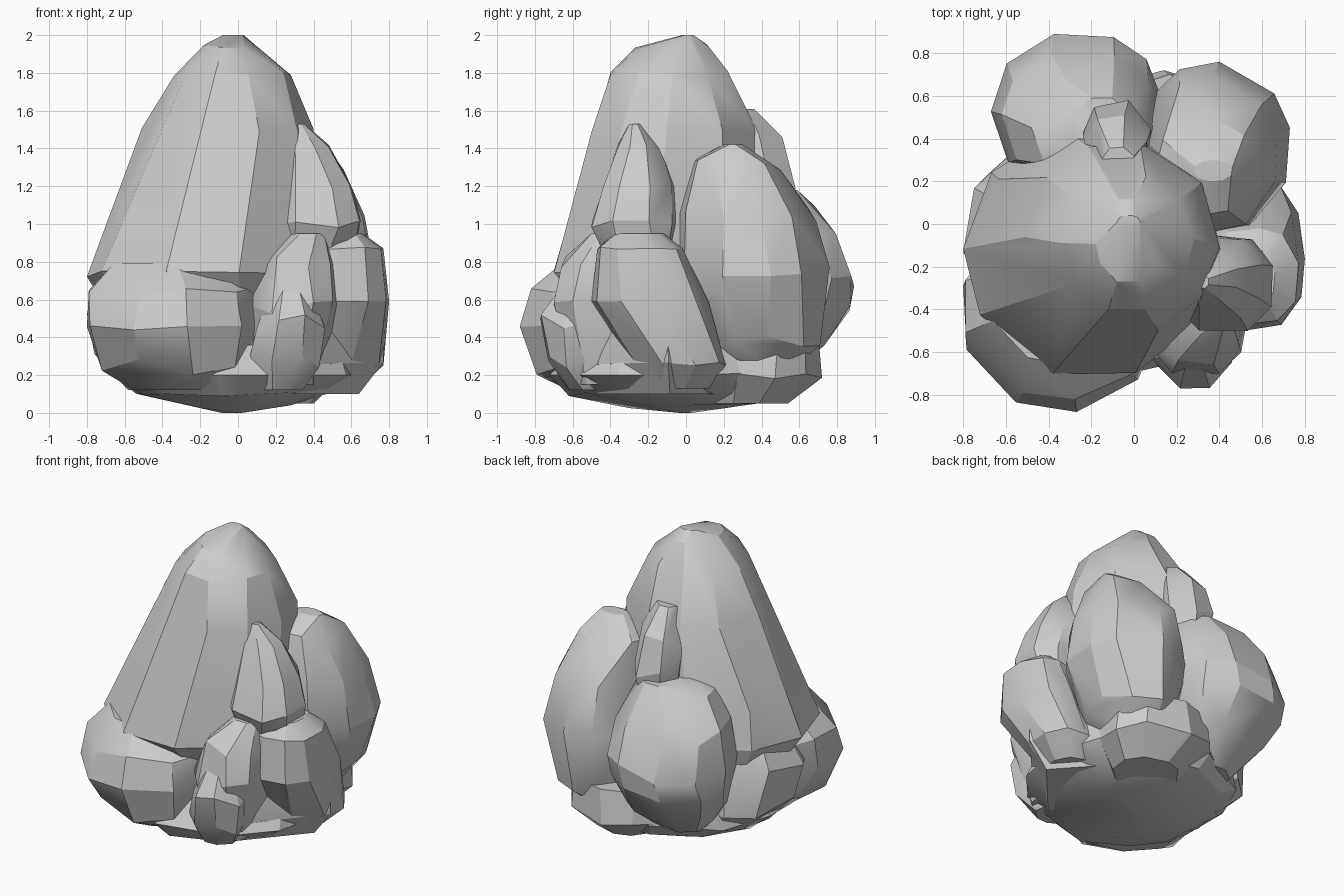
import bpy, bmesh, random
from math import sin, cos, pi, radians

random.seed(11)


def spow(v, e):
    return abs(v) ** e * (1 if v >= 0 else -1)


def rock(name, sides, turn, rings, power=2.0, wobble=0.15, tilt=0.045):
    """Convex faceted boulder: hull of stacked uneven outlines.
    Each ring is (z, x_min, x_max, y_min, y_max)."""
    bm = bmesh.new()
    angles = [turn + 2 * pi * (i + random.uniform(-wobble, wobble)) / sides for i in range(sides)]
    for k, (z, x0, x1, y0, y1) in enumerate(rings):
        pts = []
        for a in angles:
            a += random.uniform(-wobble, wobble) * 0.6
            pts.append((spow(cos(a), 2 / power), spow(sin(a), 2 / power)))
        # fit the outline exactly in its extents
        us, vs = [p[0] for p in pts], [p[1] for p in pts]
        inner = 0 < k < len(rings) - 1
        for u, v in pts:
            fu = (u - min(us)) / (max(us) - min(us))
            fv = (v - min(vs)) / (max(vs) - min(vs))
            dz = random.uniform(-tilt, tilt) if inner else 0
            bm.verts.new((x0 + fu * (x1 - x0), y0 + fv * (y1 - y0), max(z + dz, 0.0)))
    res = bmesh.ops.convex_hull(bm, input=bm.verts)
    junk = {g for g in res["geom_interior"] + res["geom_unused"] if isinstance(g, bmesh.types.BMVert)}
    bmesh.ops.delete(bm, geom=list(junk), context='VERTS')
    # merge nearly flat neighbours into broad facets
    bmesh.ops.dissolve_limit(bm, angle_limit=radians(9), verts=bm.verts, edges=bm.edges)
    bmesh.ops.recalc_face_normals(bm, faces=bm.faces)
    me = bpy.data.meshes.new(name)
    bm.to_mesh(me)
    bm.free()
    ob = bpy.data.objects.new(name, me)
    bpy.context.collection.objects.link(ob)
    bpy.ops.object.select_all(action='DESELECT')
    ob.select_set(True)
    bpy.context.view_layer.objects.active = ob
    bpy.ops.object.shade_smooth_by_angle(angle=radians(24))
    return ob


# tall central peak
rock("main_peak", 10, 0.0, [
    (0.50, -0.66, 0.35, -0.52, 0.40), (0.73, -0.80, 0.42, -0.70, 0.45),
    (0.95, -0.73, 0.42, -0.66, 0.45), (1.50, -0.51, 0.40, -0.50, 0.38),
    (1.80, -0.34, 0.28, -0.40, 0.22), (1.93, -0.18, 0.13, -0.27, 0.12),
    (2.00, -0.08, 0.03, -0.02, 0.04)], 2.0, 0.12, 0.02)

# boulders around the front and left
rock("front_left_boulder", 9, 0.0, [
    (0.12, -0.55, 0.05, -0.62, -0.05), (0.24, -0.72, 0.10, -0.79, 0.00),
    (0.45, -0.80, 0.14, -0.88, 0.05), (0.64, -0.79, 0.13, -0.82, 0.05),
    (0.79, -0.66, 0.00, -0.66, -0.05)], 2.0)
rock("left_boulder", 8, 0.2, [
    (0.12, -0.58, -0.10, -0.32, 0.28), (0.28, -0.76, -0.10, -0.42, 0.36),
    (0.55, -0.80, -0.10, -0.42, 0.34), (0.70, -0.70, -0.20, -0.32, 0.25)], 1.9)
rock("front_boulder", 9, 0.1, [
    (0.15, 0.10, 0.42, -0.60, -0.10), (0.55, 0.05, 0.54, -0.70, -0.10),
    (0.80, 0.11, 0.52, -0.66, -0.10), (0.95, 0.28, 0.47, -0.50, -0.22)], 2.3)
rock("front_small_stone", 8, 0.4, [
    (0.12, 0.10, 0.34, -0.62, -0.40), (0.28, 0.06, 0.43, -0.73, -0.35),
    (0.48, 0.10, 0.46, -0.77, -0.35), (0.66, 0.18, 0.38, -0.67, -0.45)], 2.1)

# boulders on the right, the upper one overhanging a flat diagonal face
rock("right_boulder", 10, 0.2, [
    (0.13, 0.25, 0.64, -0.20, 0.12), (0.26, 0.25, 0.77, -0.22, 0.21),
    (0.60, 0.30, 0.80, -0.50, 0.12), (0.87, 0.34, 0.77, -0.47, -0.02),
    (0.95, 0.46, 0.66, -0.38, -0.12)], 2.6, 0.15, 0.015)
rock("right_low_slab", 4, 0.0, [
    (0.10, -0.05, 0.64, -0.47, 0.30), (0.26, -0.10, 0.77, -0.56, 0.36),
    (0.48, -0.10, 0.77, -0.56, 0.36), (0.61, 0.00, 0.70, -0.50, 0.30)], 2.0, 0.02, 0.02)
rock("upper_right_stone", 8, 0.3, [
    (0.86, 0.20, 0.62, -0.44, -0.08), (1.00, 0.20, 0.65, -0.50, -0.05),
    (1.20, 0.22, 0.60, -0.44, -0.06), (1.41, 0.24, 0.48, -0.36, -0.14),
    (1.53, 0.28, 0.35, -0.30, -0.24)], 2.3, 0.15, 0.02)

# boulders at the back
rock("back_right_boulder", 10, 0.2, [
    (0.25, 0.10, 0.50, 0.18, 0.58), (0.38, 0.08, 0.62, 0.06, 0.71),
    (0.75, 0.00, 0.73, -0.05, 0.76), (1.05, 0.05, 0.67, -0.05, 0.69),
    (1.30, 0.10, 0.56, 0.04, 0.50), (1.42, 0.28, 0.46, 0.20, 0.30)], 2.0)
rock("back_left_boulder", 10, 0.0, [
    (0.18, -0.42, -0.08, 0.20, 0.52), (0.38, -0.58, 0.06, 0.15, 0.75),
    (0.53, -0.65, 0.12, 0.15, 0.87), (0.70, -0.67, 0.15, 0.15, 0.89),
    (0.92, -0.62, 0.12, 0.18, 0.80), (1.10, -0.48, 0.06, 0.20, 0.68),
    (1.18, -0.30, 0.00, 0.25, 0.59)], 2.1)
rock("back_upper_stone", 7, 0.3, [
    (1.00, -0.20, 0.05, 0.20, 0.54), (1.22, -0.24, 0.08, 0.20, 0.58),
    (1.43, -0.23, 0.06, 0.20, 0.51), (1.61, -0.15, 0.00, 0.25, 0.36)], 2.2)

# low stones underneath
rock("base_stone", 11, 0.1, [
    (0.00, -0.10, 0.02, -0.06, 0.05), (0.04, -0.30, 0.28, -0.38, 0.38),
    (0.10, -0.54, 0.50, -0.62, 0.52), (0.20, -0.68, 0.64, -0.72, 0.58),
    (0.36, -0.60, 0.60, -0.60, 0.55)], 2.0, 0.15, 0.015)
rock("base_back_stone", 9, 0.2, [
    (0.05, -0.02, 0.40, 0.15, 0.54), (0.20, -0.22, 0.54, 0.10, 0.72),
    (0.42, -0.18, 0.52, 0.10, 0.70)], 2.0, 0.15, 0.02)
